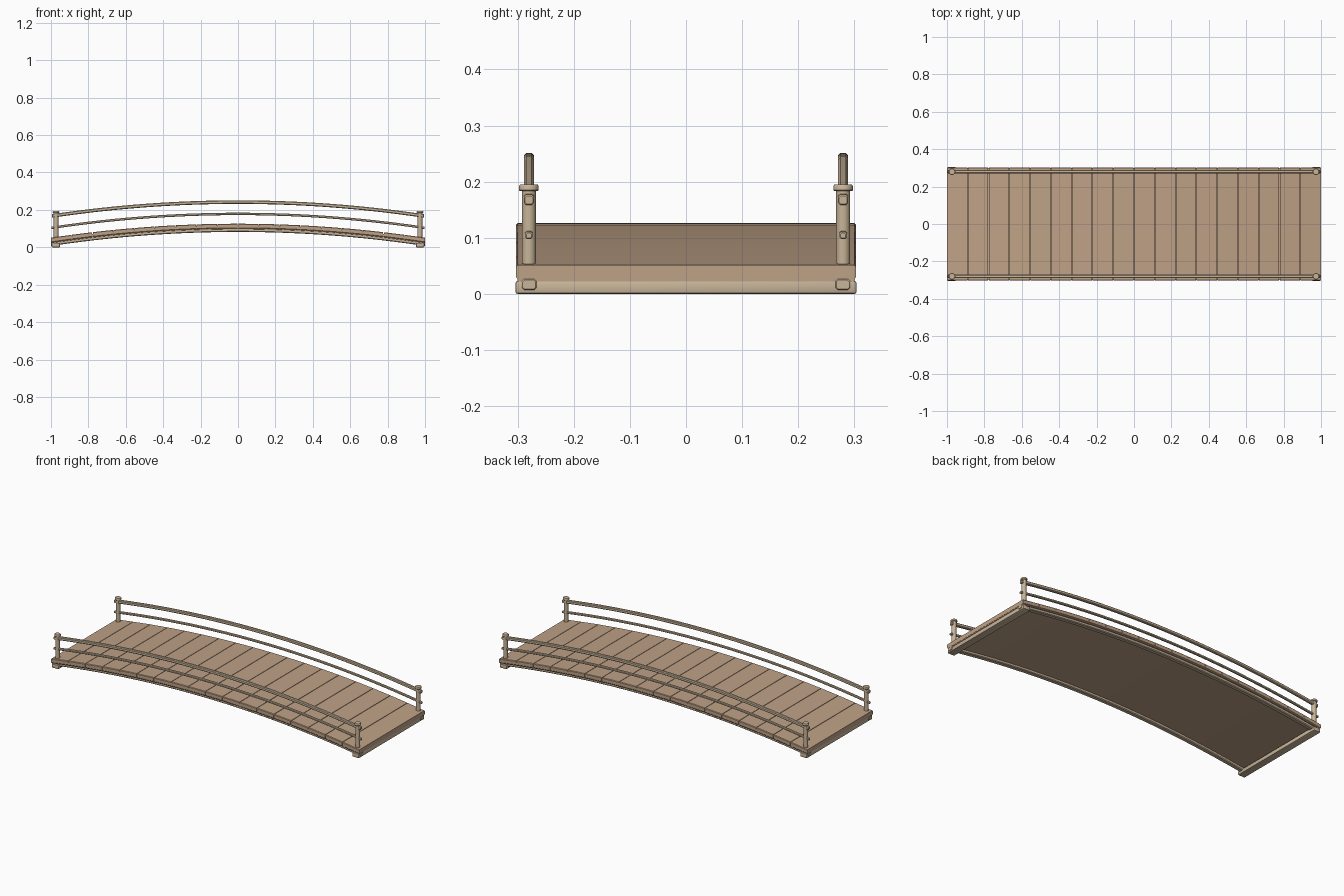
import bpy, bmesh, math

if "Cube" in bpy.data.objects:
    bpy.data.objects.remove(bpy.data.objects["Cube"])

RISE = 0.075          # height of the arch above its ends
PLANKS = 18


def material(name, rgb):
    m = bpy.data.materials.new(name)
    m.diffuse_color = (*rgb, 1)
    m.use_nodes = True
    m.node_tree.nodes["Principled BSDF"].inputs["Base Color"].default_value = m.diffuse_color
    return m


deck_mat = material("deck_wood", (0.52, 0.36, 0.24))
rail_mat = material("rail_wood", (0.58, 0.46, 0.32))


def arc(x):
    return RISE * (1 - x * x)


def section(y0, y1, z0, z1, c):
    """Rectangle in y/z with cut corners."""
    return [(y0 + c, z0), (y1 - c, z0), (y1, z0 + c), (y1, z1 - c),
            (y1 - c, z1), (y0 + c, z1), (y0, z1 - c), (y0, z0 + c)]


def finish(bm, name, mat, mirror=""):
    bmesh.ops.recalc_face_normals(bm, faces=bm.faces)
    me = bpy.data.meshes.new(name)
    bm.to_mesh(me)
    bm.free()
    me.materials.append(mat)
    ob = bpy.data.objects.new(name, me)
    bpy.context.collection.objects.link(ob)
    if mirror:
        mod = ob.modifiers.new("mirror", "MIRROR")
        mod.use_axis = ["X" in mirror, "Y" in mirror, False]
        mod.use_mirror_merge = False
    bpy.context.view_layer.objects.active = ob
    bpy.ops.object.select_all(action="DESELECT")
    ob.select_set(True)
    bpy.ops.object.shade_smooth_by_angle(angle=math.radians(35))
    return ob


def sweep(bm, prof, x0, x1, n, inset=0.0):
    """Carry a cross-section along the arch, with softened ends."""
    stations = [(x0 + (x1 - x0) * i / n, 1.0) for i in range(n + 1)]
    if inset:
        cy = sum(p[0] for p in prof) / len(prof)
        half = max(p[0] for p in prof) - cy
        k = 1 - inset / half
        stations = ([(x0, k), (x0 + inset, 1.0)] + stations[1:-1]
                    + [(x1 - inset, 1.0), (x1, k)])
    cy = sum(p[0] for p in prof) / len(prof)
    cz = sum(p[1] for p in prof) / len(prof)
    rings = [[bm.verts.new((x, cy + (y - cy) * k, cz + (z - cz) * k + arc(x)))
              for y, z in prof] for x, k in stations]
    m = len(prof)
    for a, b in zip(rings, rings[1:]):
        for j in range(m):
            bm.faces.new((a[j], a[(j + 1) % m], b[(j + 1) % m], b[j]))
    bm.faces.new(rings[0])
    bm.faces.new(rings[-1])


def arched(name, prof, x_end, mat, mirror="", inset=0.0):
    bm = bmesh.new()
    sweep(bm, prof, -x_end, x_end, 36, inset)
    return finish(bm, name, mat, mirror)


# Deck: continuous arched underside with separate planks on top
arched("deck_base", section(-0.3, 0.3, 0.022, 0.042, 0.001), 0.997, deck_mat)
bm = bmesh.new()
w = 2 / PLANKS
for i in range(PLANKS):
    x0 = -1 + i * w
    sweep(bm, section(-0.303, 0.303, 0.026, 0.051, 0.003),
          x0 + 0.0015, x0 + w - 0.0015, 2)
finish(bm, "deck_planks", deck_mat)

# Side stringers and arched rails, one on each side
arched("stringer", section(0.266, 0.293, 0.007, 0.026, 0.004), 1.0,
       rail_mat, "Y", 0.002)
arched("hand_rail", section(0.271, 0.289, 0.157, 0.176, 0.004), 0.995,
       rail_mat, "Y", 0.002)
arched("middle_rail", section(0.2735, 0.2865, 0.097, 0.11, 0.003), 0.998,
       rail_mat, "Y", 0.002)

# Cross beams under both ends
bm = bmesh.new()
bmesh.ops.create_cube(bm, size=1)
for v in bm.verts:
    v.co = (0.974 + v.co.x * 0.044, v.co.y * 0.608, 0.0115 + v.co.z * 0.023)
bmesh.ops.bevel(bm, geom=bm.edges[:], offset=0.004, segments=2,
                profile=0.5, affect="EDGES")
finish(bm, "cross_beam", rail_mat, "X")

# Round corner posts with caps, turned from one profile
prof = [(0.0125, 0.03), (0.0125, 0.183), (0.016, 0.183), (0.0175, 0.185),
        (0.0175, 0.192), (0.0155, 0.195)]
bm = bmesh.new()
N = 16
rings = [[bm.verts.new((0.973 + r * math.cos(2 * math.pi * j / N),
                        0.28 + r * math.sin(2 * math.pi * j / N), z))
          for j in range(N)] for r, z in prof]
for a, b in zip(rings, rings[1:]):
    for j in range(N):
        bm.faces.new((a[j], a[(j + 1) % N], b[(j + 1) % N], b[j]))
bm.faces.new(rings[0])
bm.faces.new(rings[-1])
finish(bm, "corner_post", rail_mat, "XY")
